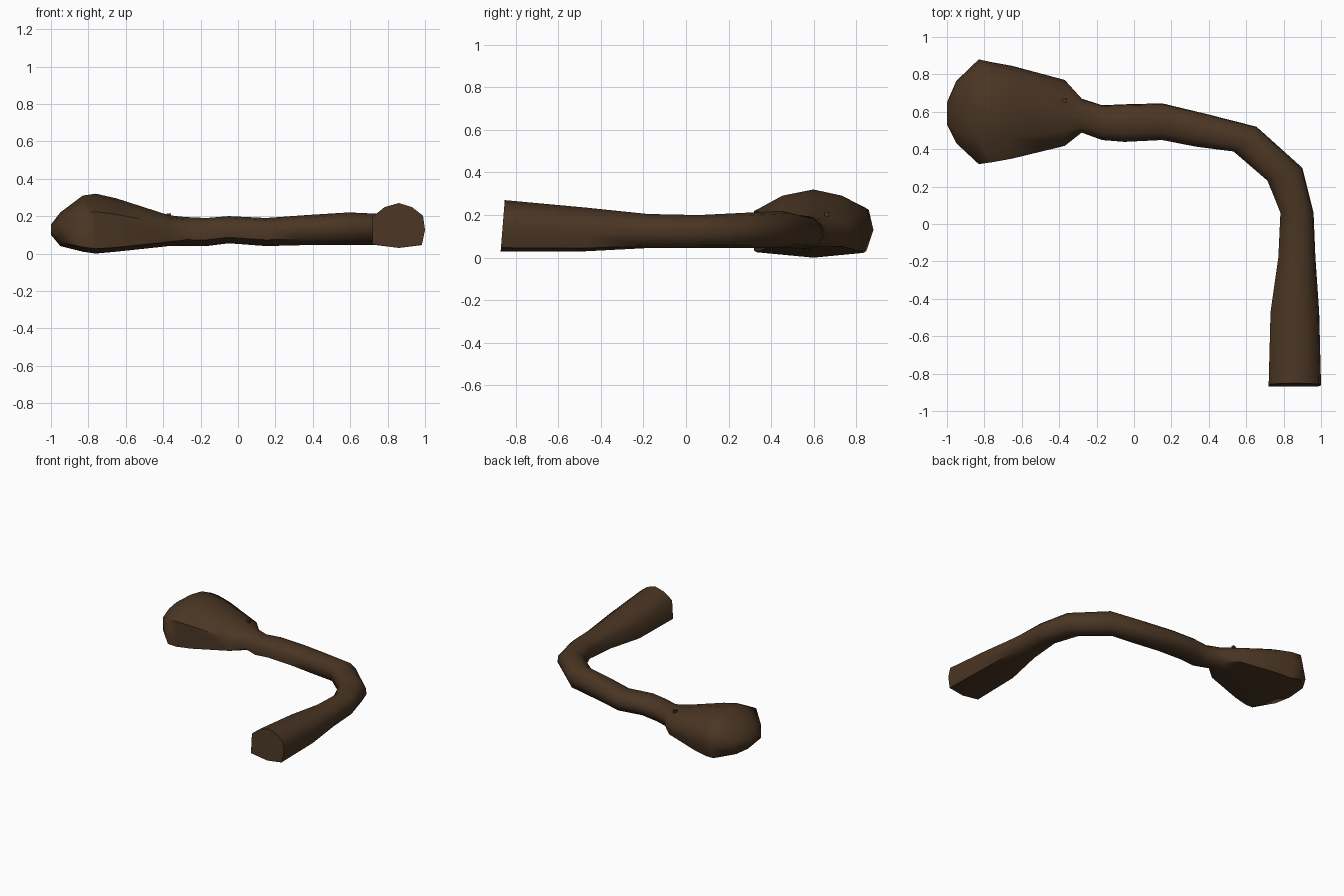
import bpy, bmesh
from math import radians
from mathutils import Vector

cube = bpy.data.objects.get("Cube")
if cube:
    bpy.data.objects.remove(cube)


def make_material(name, colour):
    mat = bpy.data.materials.new(name)
    mat.use_nodes = True
    mat.diffuse_color = colour
    mat.node_tree.nodes["Principled BSDF"].inputs["Base Color"].default_value = colour
    return mat


brown = make_material("dark brown", (0.068, 0.036, 0.017, 1))

# Cross-sections (across, up): flat-bottomed for the ends, rounder for the neck
BOXY = [(0, .08), (0, .7), (.23, .91), (.5, 1), (.75, .91), (.96, .72),
        (1, .4), (.94, .07), (.5, 0)]
ROUND = [(.05, .22), (.02, .7), (.22, .92), (.5, 1), (.78, .93), (.97, .7),
         (1, .4), (.85, .08), (.45, 0)]

# Stations: inner edge xy, outer edge xy, bottom, top, boxiness
STATIONS = [
    ((.72, -.87), (1, -.87), .03, .27, 1),
    ((.73, -.47), (.99, -.47), .03, .235, 1),
    ((.77, -.18), (.97, -.18), .045, .205, .6),
    ((.78, .06), (.96, .06), .045, .2, .2),
    ((.71, .23), (.9, .3), .045, .21, 0),
    ((.53, .385), (.655, .52), .045, .22, 0),
    ((.33, .41), (.38, .59), .045, .205, 0),
    ((.15, .445), (.15, .645), .04, .19, 0),
    ((-.05, .435), (-.05, .64), .055, .2, 0),
    ((-.17, .445), (-.17, .635), .04, .19, 0),
    ((-.28, .485), (-.28, .67), .04, .195, 0),
    ((-.37, .415), (-.37, .77), .04, .205, .6),
    ((-.65, .35), (-.65, .845), .01, .295, 1),
    ((-.76, .33), (-.76, .865), 0, .32, 1),
    ((-.83, .32), (-.83, .88), .01, .31, 1),
    ((-.95, .43), (-.95, .765), .04, .22, .7),
    ((-1, .53), (-1, .65), .1, .155, 0),
]

# Bent handle and broad head as one lofted skin
bm = bmesh.new()
rings = []
for inner, outer, low, high, boxy in STATIONS:
    ring = []
    for a, b in zip(ROUND, BOXY):
        u, v = Vector(a).lerp(Vector(b), boxy)
        p = Vector(inner).lerp(Vector(outer), u)
        ring.append(bm.verts.new((p.x, p.y, low + v * (high - low))))
    rings.append(ring)

# Slight backward lean of the cut end
for v in rings[0]:
    v.co.y += (v.co.z - .03) * .08

n = len(BOXY)
for r, s in zip(rings, rings[1:]):
    for i in range(n):
        j = (i + 1) % n
        bm.faces.new((r[i], r[j], s[j], s[i]))
bm.faces.new(rings[0])
bm.faces.new(rings[-1])
bmesh.ops.recalc_face_normals(bm, faces=bm.faces)
mesh = bpy.data.meshes.new("bent_club")
bm.to_mesh(mesh)
bm.free()
club = bpy.data.objects.new("bent_club", mesh)
bpy.context.collection.objects.link(club)
mesh.materials.append(brown)

# Tiny stub where the head meets the neck
bpy.ops.mesh.primitive_cube_add(size=1, location=(-.37, .66, .2))
stub = bpy.context.object
stub.name = "small_stub"
stub.scale = (.022, .022, .03)
stub.data.materials.append(brown)

bpy.ops.object.select_all(action="DESELECT")
club.select_set(True)
bpy.context.view_layer.objects.active = club
bpy.ops.object.shade_smooth_by_angle(angle=radians(60))
